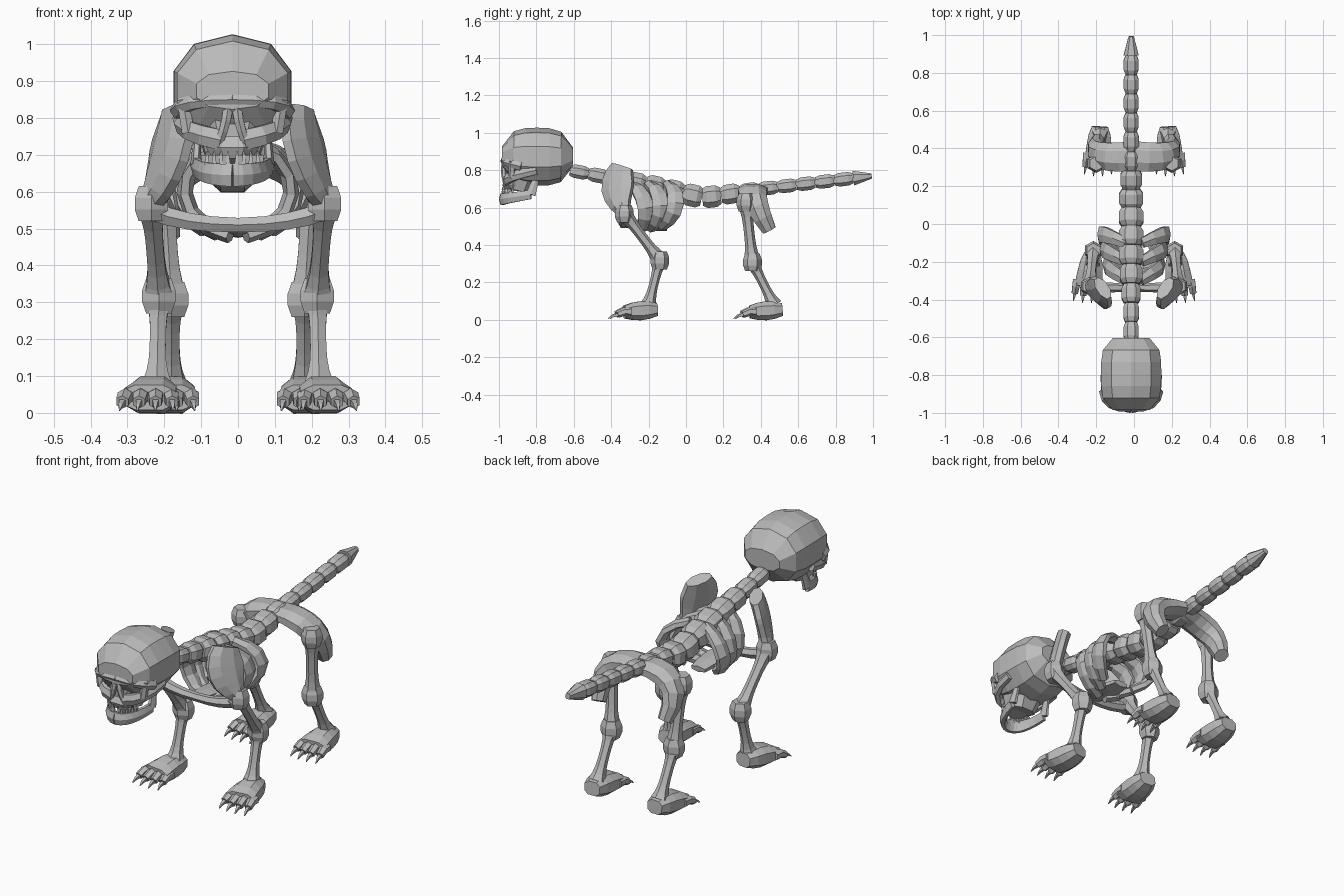
import bpy, bmesh, math
from mathutils import Vector

default_cube = bpy.data.objects.get("Cube")
if default_cube:
    bpy.data.objects.remove(default_cube, do_unlink=True)

GREY = (0.5, 0.5, 0.5, 1)
bone_grey = bpy.data.materials.new("bone_grey")
bone_grey.use_nodes = True
bone_grey.diffuse_color = GREY
bone_grey.node_tree.nodes["Principled BSDF"].inputs["Base Color"].default_value = GREY

SPINE_X = -.015  # the skull and spine sit slightly off the centre line
ACROSS, ALONG, UP = Vector((1, 0, 0)), Vector((0, 1, 0)), Vector((0, 0, 1))


def sweep(name, path, radius, ref=ACROSS, sides=6, shift=0, power=1, both=True):
    """Faceted solid along a path; radius(f) gives its size along ref and across it."""
    bm = bmesh.new()
    last = len(path) - 1
    for mirror in ((1, -1) if both else (1,)):
        rings = []
        for i, centre in enumerate(path):
            tangent = (path[min(i + 1, last)] - path[max(i - 1, 0)]).normalized()
            a = (ref - tangent * ref.dot(tangent)).normalized()
            b = tangent.cross(a)
            size_a, size_b = radius(i / last)
            ring = []
            for k in range(sides):
                angle = math.tau * (k + .5) / sides
                c, s = math.cos(angle), math.sin(angle)
                c = math.copysign(abs(c) ** power, c)
                s = math.copysign(abs(s) ** power, s)
                v = centre + a * c * size_a + b * s * size_b
                ring.append(bm.verts.new((shift + mirror * v.x, v.y, v.z)))
            rings.append(ring)
        for lower, upper in zip(rings, rings[1:]):
            for k in range(sides):
                j = (k + 1) % sides
                bm.faces.new((lower[k], lower[j], upper[j], upper[k]))
        bm.faces.new(rings[0])
        bm.faces.new(rings[-1])
    bmesh.ops.recalc_face_normals(bm, faces=bm.faces)
    mesh = bpy.data.meshes.new(name)
    bm.to_mesh(mesh)
    bm.free()
    mesh.materials.append(bone_grey)
    bpy.context.collection.objects.link(bpy.data.objects.new(name, mesh))


def line(start, end, steps=1):
    return [start.lerp(end, i / steps) for i in range(steps + 1)]


def bend(start, control, end, steps=4):
    """Points on a curve pulled toward the control point."""
    return [start.lerp(control, i / steps).lerp(control.lerp(end, i / steps), i / steps)
            for i in range(steps + 1)]


def taper(start, end, flat=1):
    def radius(f):
        r = start + (end - start) * f
        return r, r * flat
    return radius


def knobbed(r):
    """Thin shaft that swells toward each end."""
    def radius(f):
        size = r * (1 + .8 * abs(2 * f - 1) ** 3)
        return size, size
    return radius


def drum(width, height):
    """Short drum with chamfered rims."""
    def radius(f):
        rim = .76 if f in (0, 1) else 1
        return width * rim, height * rim
    return radius


# Cranium: squarish rings, blunt at the brow and the back
def cranium_radius(f):
    bulge = math.sqrt(1 - abs(1.94 * f - .97) ** 3)
    return .167 * bulge ** .4, .155 * bulge ** .9


sweep("cranium", line(Vector((0, -.985, .875)), Vector((0, -.605, .87)), 6), cranium_radius,
      sides=10, shift=SPINE_X, power=.88, both=False)


# Face: core, brows, cheekbones, nose frame and jaws
def face_part(name, path, radius, ref=ACROSS, **options):
    sweep(name, path, radius, ref, shift=SPINE_X, **options)


brow_mid, brow_end = Vector((0, -.975, .85)), Vector((.145, -.88, .82))
brow_corner = Vector((.14, -.985, .85))
cheek_front, cheek_back = Vector((.03, -.96, .74)), Vector((.145, -.8, .8))
muzzle = Vector((0, -.925, .69))
face_part("face_core", line(muzzle + ALONG * .03, Vector((0, -.855, .86)), 2),
          taper(.075, .135, .85), sides=8, power=.85, both=False)
face_part("upper_jaw", line(muzzle, muzzle + UP * .06, 2), drum(.078, .062),
          sides=8, both=False)
face_part("brow_ridge", bend(brow_mid, brow_corner, brow_end), taper(.018, .026), UP)
face_part("cheekbone", bend(cheek_front, Vector((.15, -.97, .765)), cheek_back),
          taper(.032, .026, .7), UP)
face_part("eye_socket_edge", line(Vector((.135, -.93, .85)), Vector((.12, -.93, .76))),
          taper(.018, .02))
face_part("nose_frame", bend(Vector((.012, -.965, .845)), Vector((.01, -.985, .8)),
                             Vector((.036, -.965, .735))), taper(.016, .013))
jaw_hinge, jaw_corner = Vector((.095, -.8, .76)), Vector((.1, -.83, .67))
chin_side, chin = Vector((.08, -.985, .645)), Vector((0, -.983, .645))
face_part("jaw_branch", line(jaw_hinge, jaw_corner, 2), taper(.018, .03, .5), ALONG)
face_part("lower_jaw", bend(jaw_corner, chin_side, chin, 6), taper(.028, .036, .5), UP)

# Teeth: small spikes that interlock along the curved jaw
for i in range(8):
    x = .012 + i * .0095
    root = Vector((x, 9 * x * x - .982, .7 if i % 2 else .665))
    point = root + UP * (-.04 if i % 2 else .045)
    face_part("tooth", line(root, point, 2), taper(.011, .002), sides=4)

# Spine: a row of drum-shaped vertebrae, thickest through the trunk
SPINE_HEIGHT = ((-.62, .8), (-.25, .73), (.1, .65), (.4, .7), (1, .77))
COUNT = 16


def spine_point(y):
    for (y_a, z_a), (y_b, z_b) in zip(SPINE_HEIGHT, SPINE_HEIGHT[1:]):
        if y <= y_b:
            return Vector((0, y, z_a + (z_b - z_a) * (y - y_a) / (y_b - y_a)))


for i in range(COUNT):
    tail_tip = i == COUNT - 1
    start, end = (spine_point(-.62 + 1.615 * k / COUNT) for k in (i, i + .98))
    middle = (start.y + end.y) / 2
    size = .042 + .027 * math.exp(-(middle / .35 + .1) ** 4)
    sweep("tail_tip" if tail_tip else "vertebra", line(start, end, 2 if tail_tip else 4),
          taper(size, .015) if tail_tip else drum(size, size * .92),
          sides=8, shift=SPINE_X, power=.8, both=False)


# Ribs: broad bands that sweep back from the spine and close toward the breastbone
def rib_radius(f):
    return .03 + .02 * math.sin(math.pi * f), .022


for i in range(3):
    top, bottom = .1 * i - .3, .06 * i - .25
    reach = .145 + .015 * i
    path = []
    for k in range(7):
        angle = .25 + (2.75 - .2 * i) * k / 6
        sweep_back = .06 * math.sin(math.pi * k / 6)
        path.append(Vector((reach * math.sin(angle), top + (bottom - top) * k / 6 + sweep_back,
                            .605 + .125 * math.cos(angle))))
    sweep("rib", path, rib_radius, ALONG)
breast_front = Vector((0, -.335, .51))
sweep("breastbone", line(breast_front, Vector((0, -.1, .49)), 3), drum(.06, .02), both=False)

# Joints shared by the limb bones
shoulder, elbow, wrist = Vector((.235, -.33, .57)), Vector((.215, -.14, .32)), Vector((.22, -.2, .08))
hip, knee, ankle = Vector((.2, .32, .63)), Vector((.18, .355, .31)), Vector((.18, .47, .08))


# Shoulder girdle: broad slanted blades and a collar slung between the shoulders
def blade_radius(f):
    return .035 + .065 * math.sin(math.pi * (f + .2) / 1.2), .035


sweep("shoulder_blade", bend(Vector((.165, -.34, .82)), Vector((.175, -.395, .7)), shoulder, 6),
      blade_radius, ref=Vector((-.5, -.9, 0)), sides=8)
sweep("collarbone", bend(breast_front, Vector((.15, -.34, .51)), shoulder - UP * .02),
      taper(.022, .03), UP)


# Pelvis: broad wings that slope out from the spine and drop down behind the hips
def pelvis_radius(f):
    return .085 - .045 * f ** 2, .035 + .02 * math.sin(math.pi * f)


sweep("pelvis", bend(spine_point(.36), Vector((.25, .33, .69)), Vector((.19, .445, .48)), 6),
      pelvis_radius, ALONG, sides=8)

# Leg bones, with a chunky knuckle at each upper joint
for name, start, end, thickness in (("upper_foreleg", shoulder, elbow, .027),
                                    ("lower_foreleg", elbow, wrist, .025),
                                    ("thigh", hip, knee, .028),
                                    ("shin", knee, ankle, .025)):
    sweep(name, line(start, end, 8), knobbed(thickness))
    sweep(name + "_knuckle", line(start + UP * .045, start - UP * .05, 3), drum(.052, .05))


# Paws: wedge-shaped feet, each with four clawed toes
def paw_radius(f):
    return .045 + .033 * math.sqrt(f), .036 + .018 * math.sin(math.pi * f)


for name, joint, splay in (("front_paw", wrist, .022), ("hind_paw", ankle, .008)):
    heel = Vector((joint.x, joint.y + .045, .055))
    toes = Vector((joint.x + splay, joint.y - .13, .042))
    sweep(name, line(heel, toes, 4), paw_radius, sides=8, power=.75)
    for i in range(4):
        spread = i - 1.5
        forward = Vector((spread * .006 + splay * .2, -.07, -.015))
        root = toes + Vector((spread * .039, .02 + abs(spread) * .01, .002))
        tip = root + forward
        sweep(name + "_toe", bend(root, root + forward / 2 + UP * .015, tip, 2), taper(.026, .019))
        sweep(name + "_claw", bend(tip - forward * .15, tip + forward * .4,
                                   tip + forward * .6 - UP * .014, 2),
              taper(.014, .002), sides=4)
